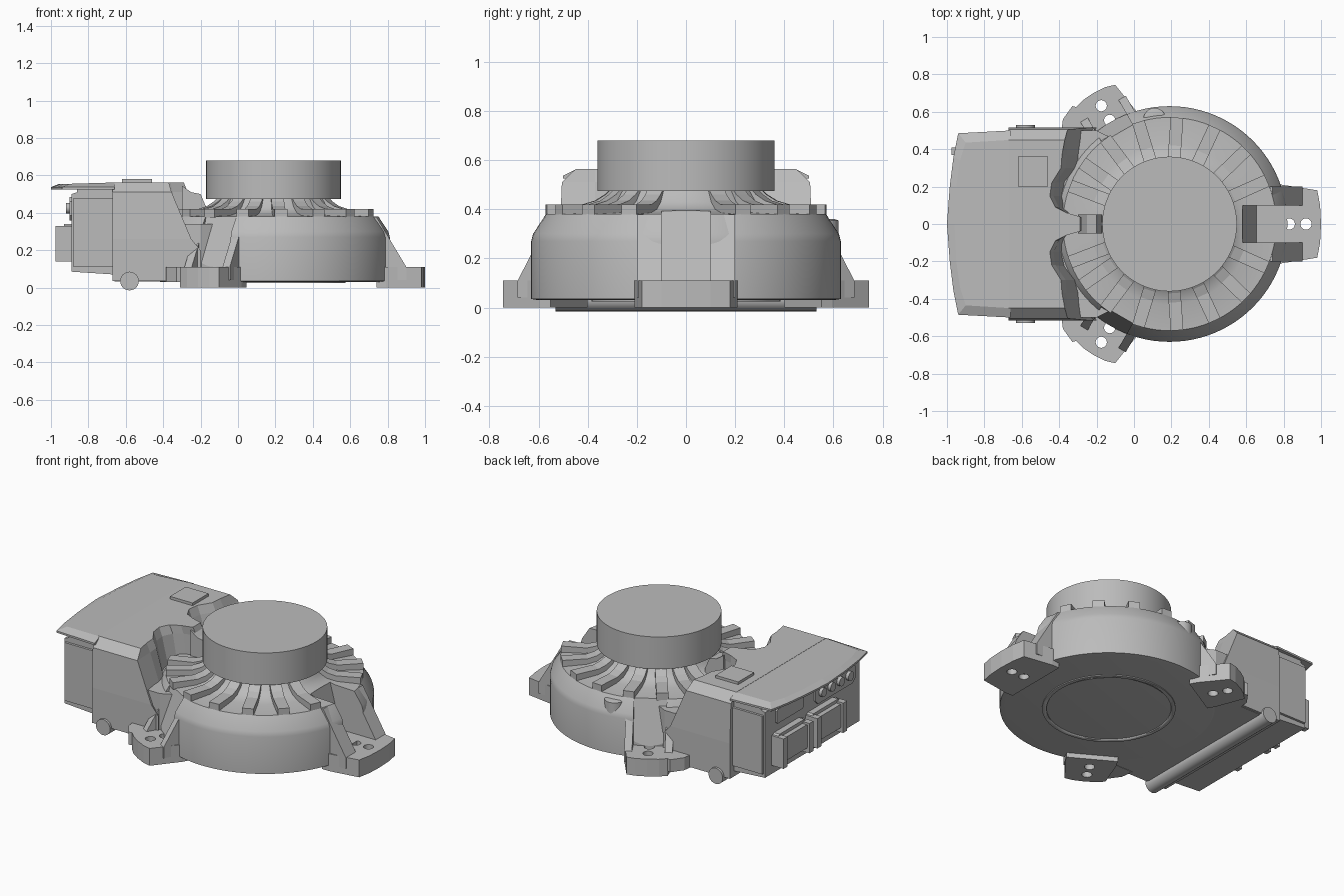
import bpy, bmesh, math
from mathutils import Matrix

old = bpy.data.objects.get("Cube")
if old:
    bpy.data.objects.remove(old)

gray = bpy.data.materials.new("cast gray")
gray.use_nodes = True
gray.diffuse_color = (0.5, 0.5, 0.5, 1)
gray.node_tree.nodes["Principled BSDF"].inputs["Base Color"].default_value = (0.5, 0.5, 0.5, 1)

CX = 0.19                      # drum axis
AXIS = Matrix.Translation((CX, 0, 0))


def spin(deg):
    return AXIS @ Matrix.Rotation(math.radians(deg), 4, 'Z')


def finish(name, bm, matrix=None, smooth=False):
    bmesh.ops.recalc_face_normals(bm, faces=bm.faces)
    if matrix:
        bm.transform(matrix)
    mesh = bpy.data.meshes.new(name)
    bm.to_mesh(mesh)
    bm.free()
    mesh.materials.append(gray)
    ob = bpy.data.objects.new(name, mesh)
    bpy.context.collection.objects.link(ob)
    if smooth:
        bpy.ops.object.select_all(action='DESELECT')
        ob.select_set(True)
        bpy.context.view_layer.objects.active = ob
        bpy.ops.object.shade_smooth_by_angle(angle=math.radians(30))
    return ob


def loft(name, rings, matrix=None, smooth=False):
    """Closed solid through rings of equal length."""
    bm = bmesh.new()
    vs = [[bm.verts.new(p) for p in ring] for ring in rings]
    n = len(vs[0])
    for a, b in zip(vs, vs[1:]):
        for i in range(n):
            j = (i + 1) % n
            bm.faces.new((a[i], a[j], b[j], b[i]))
    bm.faces.new(vs[0])
    bm.faces.new(vs[-1])
    return finish(name, bm, matrix, smooth)


def slab(name, outline, z0, z1, matrix=None):
    return loft(name, [[(x, y, z) for x, y in outline] for z in (z0, z1)], matrix)


def side_slab(name, profile, y0, y1, matrix=None):
    return loft(name, [[(x, y, z) for x, z in profile] for y in (y0, y1)], matrix)


def box(name, x, y, z):
    return slab(name, [(x[0], y[0]), (x[1], y[0]), (x[1], y[1]), (x[0], y[1])], *z)


def turned(name, profile, matrix=AXIS, n=96):
    """Solid of revolution from (radius, height) points."""
    turn = [(math.cos(i * math.tau / n), math.sin(i * math.tau / n)) for i in range(n)]
    return loft(name, [[(r * c, r * s, z) for c, s in turn] for r, z in profile], matrix, True)


def cut(ob, cutters):
    bpy.context.view_layer.objects.active = ob
    for c in cutters:
        mod = ob.modifiers.new("cut", 'BOOLEAN')
        mod.operation, mod.solver, mod.object = 'DIFFERENCE', 'EXACT', c
        bpy.ops.object.modifier_apply(modifier=mod.name)
        bpy.data.objects.remove(c)


def mirrored(half):
    return half + [(x, -y) for x, y in reversed(half) if abs(y) > 1e-6]


# Round housing with a concave neck, and the output flange
drum = turned("drum_housing", [(0.60, 0.03), (0.63, 0.035), (0.63, 0.27), (0.622, 0.30), (0.57, 0.38),
                               (0.43, 0.385), (0.37, 0.40), (0.33, 0.43), (0.30, 0.48)])
turned("output_flange", [(0.36, 0.475), (0.36, 0.68)])

# Raised ring under the housing
ring = turned("base_ring", [(0.385, 0.024), (0.385, 0.035)])
cut(ring, [turned("cutter", [(0.36, 0.0), (0.36, 0.1)])])

# Cooling fins, curving up to the neck
fin = [(0.30, 0.38), (0.57, 0.375), (0.57, 0.42), (0.42, 0.42), (0.37, 0.435), (0.33, 0.46), (0.31, 0.48), (0.29, 0.48)]
for a in (24, 44, 65, 86, 107, 127, 145, 159):
    for s in (1, -1):
        side_slab("cooling_fin", fin, -0.034, 0.034, spin(a * s))

# Three mounting feet: plate with two holes, two ribs, a slot in the housing
for name, deg, w_in, w_out, slot in (("front_foot", 0, 0.10, 0.20, 0.39),
                                     ("left_foot", 120, 0.095, 0.14, 0.555),
                                     ("right_foot", -120, 0.095, 0.14, 0.555)):
    m = spin(deg)
    half = [(0.55, w_out + 0.01), (0.60, w_out + 0.01), (0.79, w_out - 0.02), (0.805, w_out / 2), (0.81, 0)]
    plate = slab(name + "_plate", mirrored(half), 0, 0.11, m)
    cut(plate, [turned("cutter", [(0.03, -0.1), (0.03, 0.2)], m @ Matrix.Translation((r, 0, 0)), 24)
                for r in (0.64, 0.73)])
    groove = [(slot, 0.39), (slot + 0.075, 0.11), (0.9, 0.11), (0.9, 0.6), (slot, 0.6)]
    cut(drum, [side_slab("cutter", groove, -w_in, w_in, m)])
    rib = [(0.46, 0.04), (0.46, 0.38), (0.55, 0.378), (0.71, 0.11), (0.71, 0.04)]
    for s in (1, -1):
        side_slab(name + "_rib", rib, s * w_in, s * w_out, m)

# Filler under the cable side and shoulders beside the rear feet
slab("base_bridge", mirrored([(-0.66, 0.50), (-0.20, 0.50), (0.0, 0.40), (0.0, 0)]), 0.032, 0.34)
for s in (1, -1):
    slab("foot_shoulder", [(-0.39, s * 0.48), (-0.38, s * 0.56), (-0.33, s * 0.63), (-0.2, s * 0.6), (-0.15, s * 0.48)], 0.03, 0.11)

# Controller case, its inner wall scooped around the drum
wall_top = [(-0.67, 0.45), (-0.37, 0.45), (-0.385, 0.37), (-0.39, 0.30), (-0.44, 0.22), (-0.45, 0.15),
            (-0.42, 0.09), (-0.36, 0.06), (-0.29, 0.04)]
wall_mid = [(-0.67, 0.505), (-0.355, 0.505), (-0.36, 0.37), (-0.365, 0.30), (-0.42, 0.22), (-0.43, 0.15),
            (-0.40, 0.085), (-0.35, 0.05), (-0.27, 0.03)]
wall_low = [(-0.67, 0.515), (-0.25, 0.515), (-0.27, 0.37), (-0.29, 0.30), (-0.35, 0.23), (-0.37, 0.15),
            (-0.36, 0.08), (-0.33, 0.04), (-0.24, 0.02)]
wall_base = [(-0.67, 0.515), (-0.20, 0.515)] + wall_low[2:]
loft("controller_case", [[(x, y, z) for x, y in mirrored(o)] for o, z in
                         ((wall_base, 0.035), (wall_base, 0.20), (wall_low, 0.26), (wall_mid, 0.51), (wall_top, 0.563))])
side_slab("center_bracket", [(-0.30, 0.36), (-0.30, 0.545), (-0.25, 0.51), (-0.20, 0.50), (-0.17, 0.43), (-0.17, 0.36)], -0.05, 0.05)

# Overhanging lid and rear part of the case
lid = mirrored([(-0.66, 0.50), (-0.94, 0.485), (-0.965, 0.36), (-0.985, 0.2), (-1.0, 0)])
lid_top = mirrored([(-0.66, 0.45), (-0.90, 0.435), (-0.93, 0.34), (-0.95, 0.2), (-0.96, 0)])
loft("lid", [[(x, y, 0.525) for x, y in lid], [(x, y, 0.537) for x, y in lid],
             [(x, y, 0.562 + 0.03 * (min(-0.66, x) + 0.66)) for x, y in lid_top]])
side_slab("rear_case", [(-0.89, 0.085), (-0.66, 0.07), (-0.66, 0.53), (-0.86, 0.53), (-0.86, 0.51), (-0.89, 0.50)], -0.475, 0.475)
box("lid_label_plate", (-0.62, -0.46), (0.20, 0.36), (0.55, 0.58))

# Side cover plates and round lugs at the lower edge of the case
for s in (1, -1):
    turned("case_lug", [(0.05, 0), (0.05, 0.53)],
           Matrix.Translation((-0.58, 0, 0.035)) @ Matrix.Rotation(-s * math.pi / 2, 4, 'X'), 24)
    box("case_side_rail", (-0.88, -0.67), sorted((s * 0.47, s * 0.49)), (0.11, 0.48))


# Rear connectors: framed hoods with latches
def plug(name, y0, y1, z0, z1, x0, x1, c=0.025):
    o = [(y0 + c, z0), (y1 - c, z0), (y1, z0 + c), (y1, z1 - c), (y1 - c, z1), (y0 + c, z1), (y0, z1 - c), (y0, z0 + c)]
    return loft(name, [[(x, y, z) for y, z in o] for x in (x0, x1)])


for y in (0.26, -0.08):
    plug("connector_base", y - 0.15, y + 0.15, 0.15, 0.34, -0.93, -0.88)
    plug("connector_hood", y - 0.13, y + 0.13, 0.17, 0.32, -0.96, -0.92)
    for e in (-0.13, 0.13):
        box("connector_latch", (-0.975, -0.89), (y + e - 0.02, y + e + 0.02), (0.14, 0.33))
plug("service_window", 0.10, 0.37, 0.39, 0.48, -0.90, -0.88, 0.01)
plug("socket_panel", -0.42, -0.02, 0.36, 0.485, -0.90, -0.88)
for y in (-0.08, -0.17, -0.26, -0.35):
    turned("round_socket", [(0.028, 0), (0.028, 0.03)],
           Matrix.Translation((-0.89, y, 0.425)) @ Matrix.Rotation(-math.pi / 2, 4, 'Y'), 20)

# Filler cap on the drum shoulder
turned("filler_cap", [(0.06, 0.26), (0.06, 0.355), (0.045, 0.36)], Matrix.Translation((0.11, 0.56, 0)), 32)
